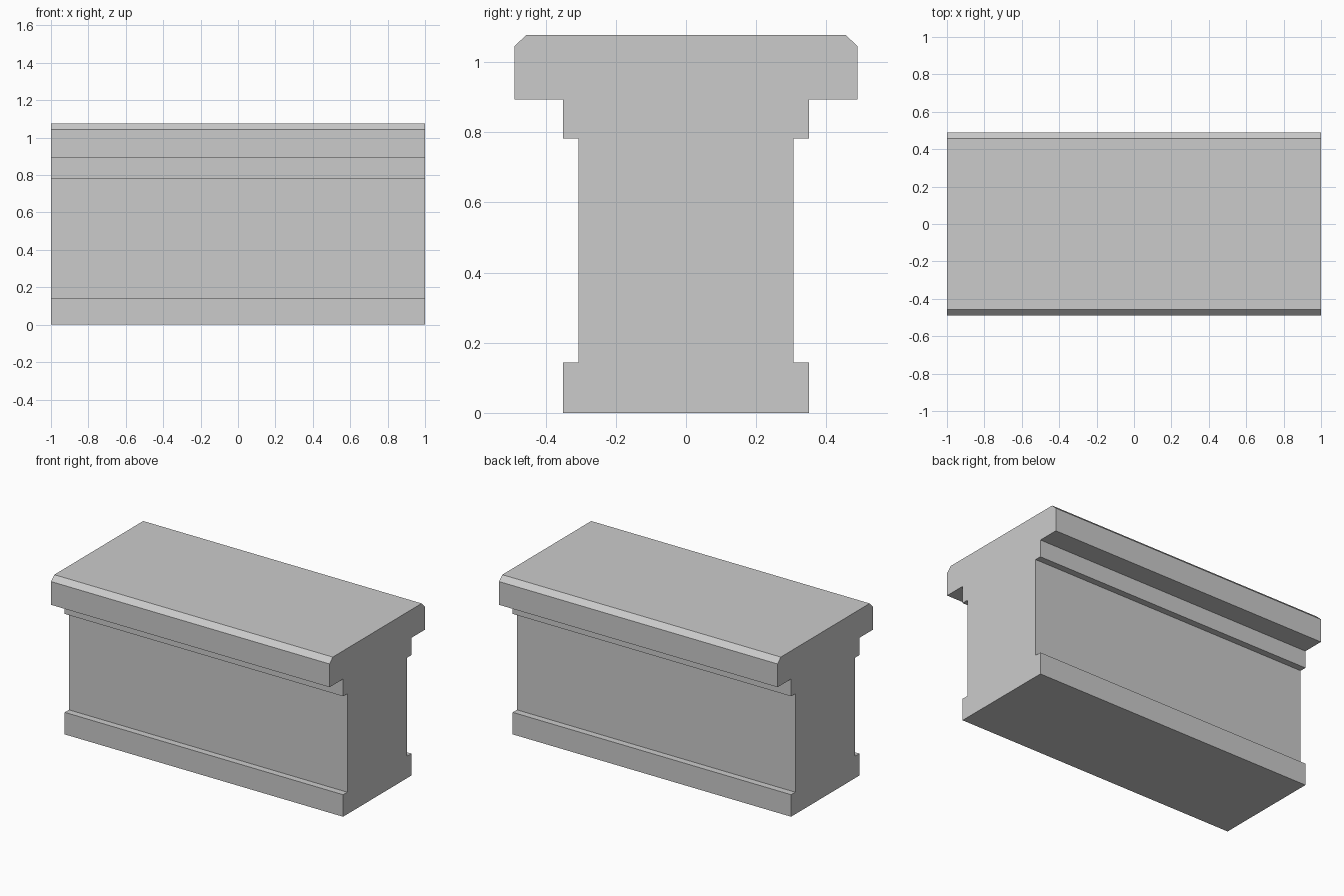
import bpy
import bmesh

cube = bpy.data.objects.get("Cube")
if cube:
    bpy.data.objects.remove(cube, do_unlink=True)

# Plain stone colour
stone = bpy.data.materials.new("light_grey_stone")
stone.use_nodes = True
colour = (0.6, 0.6, 0.6, 1)
stone.diffuse_color = colour
stone.node_tree.nodes["Principled BSDF"].inputs["Base Color"].default_value = colour

# Half of the wall section, from the plinth up to the chamfered coping
half = [(0.35, 0), (0.35, 0.143), (0.307, 0.143), (0.307, 0.782),
        (0.35, 0.782), (0.35, 0.894), (0.489, 0.894), (0.489, 1.045),
        (0.456, 1.077)]
section = half + [(-y, z) for y, z in reversed(half)]

# Sweep the mirrored section along the length
bm = bmesh.new()
end = bm.faces.new([bm.verts.new((-1, y, z)) for y, z in section])
swept = bmesh.ops.extrude_face_region(bm, geom=[end], use_keep_orig=True)
moved = [v for v in swept["geom"] if isinstance(v, bmesh.types.BMVert)]
bmesh.ops.translate(bm, verts=moved, vec=(2, 0, 0))
bmesh.ops.recalc_face_normals(bm, faces=bm.faces)

mesh = bpy.data.meshes.new("parapet_wall")
bm.to_mesh(mesh)
bm.free()
mesh.materials.append(stone)
wall = bpy.data.objects.new("parapet_wall", mesh)
bpy.context.collection.objects.link(wall)
